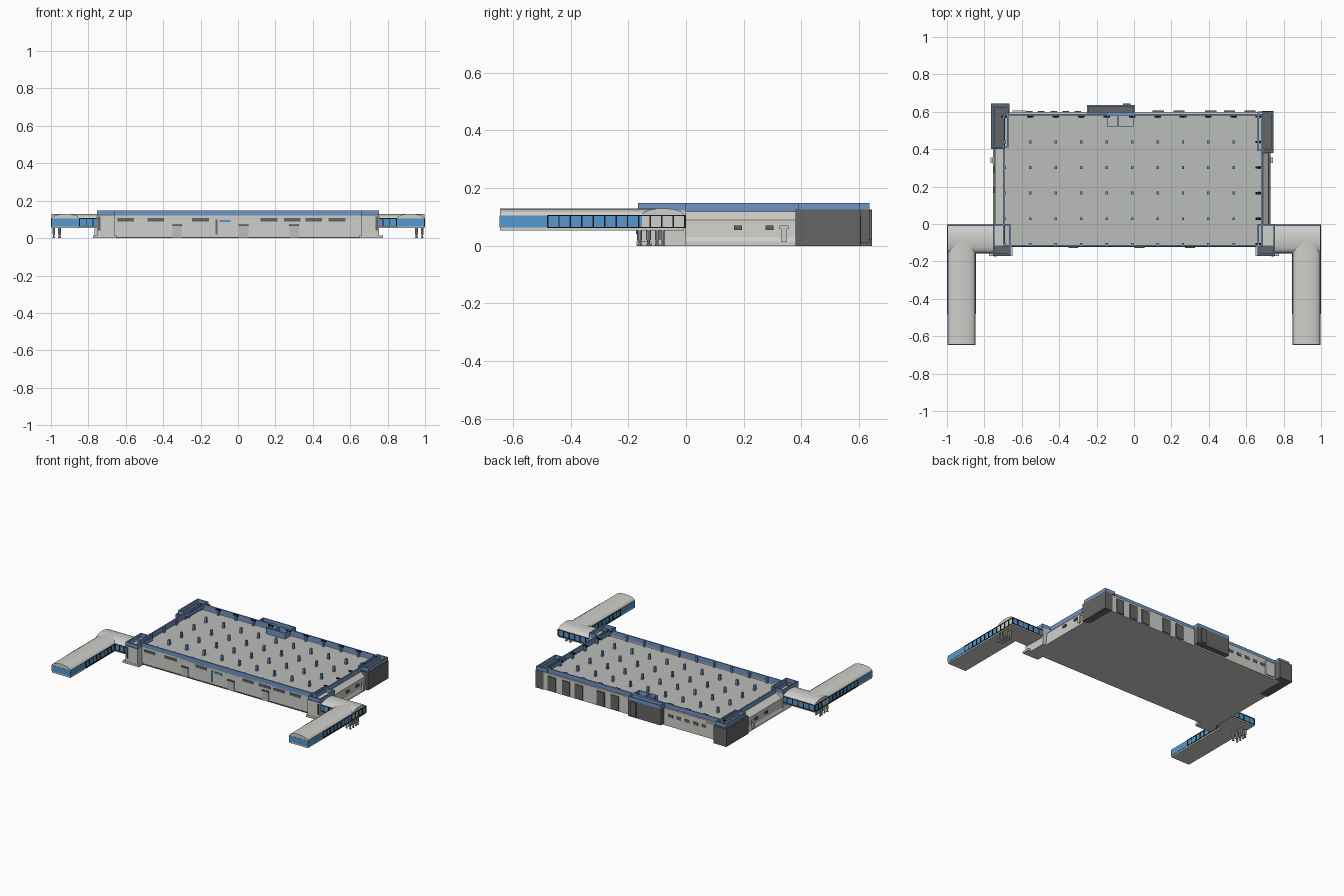
import bpy
import bmesh
import math
from mathutils import Vector

default = bpy.data.objects.get("Cube")
if default:
    bpy.data.objects.remove(default)


def material(name, red, green, blue):
    mat = bpy.data.materials.new(name)
    mat.use_nodes = True
    colour = (red, green, blue, 1)
    mat.diffuse_color = colour
    mat.node_tree.nodes["Principled BSDF"].inputs["Base Color"].default_value = colour
    return mat


wall = material("pale wall", .62, .62, .59)
deck_grey = material("deck grey", .5, .51, .49)
dark = material("dark grey", .13, .13, .13)
trim = material("steel blue", .16, .3, .56)
glass = material("window blue", .09, .32, .62)
black = material("black frame", .01, .01, .012)


def finish(name, bm, mat):
    bmesh.ops.recalc_face_normals(bm, faces=bm.faces)
    mesh = bpy.data.meshes.new(name)
    bm.to_mesh(mesh)
    bm.free()
    mesh.materials.append(mat)
    obj = bpy.data.objects.new(name, mesh)
    bpy.context.collection.objects.link(obj)
    return obj


def boxes(name, mat, spans):
    """One object from boxes, each given as x, y and z ranges."""
    bm = bmesh.new()
    for span in spans:
        low = Vector([min(pair) for pair in span])
        high = Vector([max(pair) for pair in span])
        made = bmesh.ops.create_cube(bm, size=1)["verts"]
        bmesh.ops.scale(bm, vec=high - low, verts=made)
        bmesh.ops.translate(bm, vec=(low + high) / 2, verts=made)
    return finish(name, bm, mat)


def around(centre, width):
    return (centre - width / 2, centre + width / 2)


def frame(name, x, y, z, thick=.008):
    """Thin open-topped parapet around a rectangle."""
    boxes(name, trim, [
        (x, (y[0], y[0] + thick), z), (x, (y[1] - thick, y[1]), z),
        ((x[0], x[0] + thick), y, z), ((x[1] - thick, x[1]), y, z)])


def extrude(name, mat, profile, start, end, along_x=False):
    """Prism from a flat outline of (across, up) points."""
    bm = bmesh.new()
    rings = []
    for distance in (start, end):
        rings.append([bm.verts.new((distance, a, z) if along_x else (a, distance, z))
                      for a, z in profile])
    count = len(profile)
    for i in range(count):
        j = (i + 1) % count
        bm.faces.new((rings[0][i], rings[0][j], rings[1][j], rings[1][i]))
    for ring in rings:
        bm.faces.new(ring)
    return finish(name, bm, mat)


# Hall with open roof deck
LEFT, RIGHT, FRONT, BACK = -.7, .69, -.12, .6
DECK, RIM, TOP = .105, .113, .149
boxes("hall_base", wall, [((LEFT, RIGHT), (FRONT, BACK), (0, DECK))])
boxes("roof_deck", deck_grey, [((LEFT, RIGHT), (FRONT, BACK), (DECK, DECK + .002))])
boxes("floor_underside", deck_grey, [((LEFT, RIGHT), (FRONT, BACK), (0, .002))])
boxes("wall_head", wall, [((LEFT, RIGHT), (FRONT, FRONT + .008), (DECK, RIM + .008)),
                          ((LEFT, RIGHT), (BACK - .015, BACK), (DECK, RIM + .008))])
frame("roof_parapet", (LEFT, RIGHT), (FRONT, BACK - .012), (RIM, TOP))

# Sloping side walls on a plinth
for side, edge, foot in (("right", LEFT, -.755), ("left", RIGHT, .73)):
    outline = [(edge, 0), (foot, 0), (foot, .014), (foot * .99, .03),
               (foot * .985, .09), (edge, .118)]
    extrude(side + "_side_wall", wall, outline, -.1, .4)
    boxes(side + "_side_windows", dark,
          [((foot, foot * .98), around(y, .028), (.055, .071)) for y in (.18, .29)])
    out = math.copysign(.012, foot)
    boxes(side + "_side_porch", wall,
          [((foot, foot + out), around(.34, .03), (.058, .07)),
           ((foot, foot + out), around(.34, .02), (.014, .06))])

# Columns rising through the deck
column_x = [LEFT + .01 + .136 * i for i in range(11)]
column_y = [-.108 + .1365 * i for i in range(6)]
boxes("deck_columns", trim,
      [(around(x, .013), around(y, .015), (DECK, .145))
       for x in column_x for y in column_y])
boxes("column_brackets", black,
      [(around(x, .035), around(.575, .012), (.14, .148)) for x in column_x]
      + [(around(.665, .03), around(y, .012), (.14, .148)) for y in column_y])

# Front corner towers
for side, sign in (("right", -1), ("left", 1)):
    x = sorted((sign * .66, sign * .755))
    boxes(side + "_front_tower", wall,
          [(x, (-.17, -.115), (0, .122)),
           ((sign * .69, sign * .752), (-.16, 0), (0, .122)),
           ((sign * .65, sign * .775), (-.172, -.12), (0, .015))])
    boxes(side + "_front_tower_roof", dark, [(x, (-.17, -.115), (.122, .126))])
    frame(side + "_front_tower_parapet", x, (-.167, 0), (.122, TOP))
    boxes(side + "_tower_slot", dark,
          [(around(sign * .742, .012), (-.173, -.17), (.04, .115))])

# Rear corner blocks
boxes("right_rear_block", dark, [((-.765, -.69), (.4, .645), (0, .125)),
                                 ((-.765, -.665), (.585, .645), (0, .125))])
boxes("left_rear_block", dark, [((.685, .745), (.38, .605), (0, .125))])
frame("right_rear_parapet", (-.755, -.67), (.41, .63), (.125, TOP))
frame("left_rear_parapet", (.66, .742), (.39, .602), (.125, TOP))

# Rear entrance block with glazed roof outline
boxes("rear_entrance", dark, [((-.25, .005), (.59, .637), (.01, .125)),
                              ((-.06, -.02), (.63, .645), (.02, .12))])
frame("rear_entrance_parapet", (-.25, .005), (.59, .637), (.125, TOP))
frame("rear_light_well", (-.145, 0), (.52, .592), (DECK, TOP), .004)
boxes("light_well_divider", trim, [(around(-.085, .004), (.52, .592), (DECK, TOP))])

# Rear wall openings and bays
boxes("rear_bays", dark,
      [(around(x, .06), (BACK, BACK + .007), (.005, .105))
       for x in (.13, .24, .41, .51, .62)])
boxes("rear_bay_left", wall, [((-.65, -.58), (BACK, BACK + .007), (.01, .11))])
boxes("rear_windows", dark,
      [(around(-.3 - .065 * i, .035), (BACK, BACK + .003), (.065, .085)) for i in range(5)])

# Front windows, doors and downpipe
front_plate = (FRONT - .004, FRONT)
boxes("front_windows", dark,
      [(around(x, .09), front_plate, (.09, .107))
       for x in (-.6, -.44, -.2, .165, .29, .405, .53)])
boxes("front_blue_window", glass, [(around(-.07, .06), front_plate, (.085, .098))])
doors = (-.325, .03, .3)
boxes("front_doors", deck_grey, [(around(x, .05), front_plate, (0, .065)) for x in doors])
boxes("front_door_heads", dark,
      [(around(x, .052), (FRONT - .009, FRONT), (.065, .073)) for x in doors])
boxes("front_slot", dark, [(around(-.115, .012), front_plate, (.02, .1))])
boxes("front_plinth", dark, [((-.66, .66), front_plate, (0, .006))])

# Boarding bridges
HALF, SILL, HEAD, CROWN = .075, .063, .105, .13


def tunnel(centre):
    steps = 12
    arch = []
    for i in range(steps + 1):
        angle = math.pi * i / steps
        arch.append((centre + HALF * math.cos(angle) * .97,
                     HEAD + (CROWN - HEAD) * math.sin(angle)))
    return [(centre - HALF * .97, .053), (centre + HALF * .97, .053)] + arch


def steps_between(start, end, pitch=.04):
    count = round(abs(end - start) / pitch)
    return [start + (end - start) * i / count for i in range(count + 1)]


ARM_Y = -.08
for side, sign in (("right", -1), ("left", 1)):
    middle = sign * .922
    outer = middle + sign * HALF
    inner = middle - sign * HALF
    start = sign * .74
    shells = [extrude(side + "_bridge_tunnel", wall, tunnel(middle), -.645, ARM_Y),
              extrude(side + "_bridge_arm", wall, tunnel(ARM_Y), start, outer, True)]
    for shell in shells:
        bpy.ops.object.select_all(action="DESELECT")
        shell.select_set(True)
        bpy.context.view_layer.objects.active = shell
        bpy.ops.object.shade_smooth_by_angle(angle=math.radians(35))

    # Glass bands along both flanks and the tip
    band = (SILL, HEAD)
    y_back, y_front = ARM_Y + HALF, ARM_Y - HALF
    boxes(side + "_bridge_glass", glass,
          [((inner, inner + sign * .004), (-.645, y_front), band),
           ((outer, outer - sign * .004), (-.645, y_back), band),
           ((inner, outer), (-.646, -.64), band),
           ((start, outer), (y_back - .004, y_back), band),
           ((start, inner), (y_front, y_front + .004), band)])

    # Black mullions and rails
    bars = []
    for x, end, out in ((inner, y_front, -sign), (outer, y_back, sign)):
        depth = (x, x + out * .003)
        bars += [(depth, around(y, .005), band) for y in steps_between(-.48, end)]
        bars += [(depth, (-.48, end), around(z, .004)) for z in band]
    for y, end, out in ((y_back, outer, 1), (y_front, inner, -1)):
        depth = (y, y + out * .003)
        bars += [(around(x, .005), depth, band) for x in steps_between(start, end)]
        bars += [((start, end), depth, around(z, .004)) for z in band]
    boxes(side + "_bridge_mullions", black, bars)

    # Support legs with thicker heads
    bm = bmesh.new()
    for offset in (.955, .985):
        for y in (-.16, -.13, -.1, -.08):
            for radius, low, high in ((.005, 0, .055), (.008, .02, .055), (.008, 0, .005)):
                made = bmesh.ops.create_cone(bm, cap_ends=True, segments=10, radius1=radius,
                                             radius2=radius, depth=high - low)["verts"]
                bmesh.ops.translate(bm, vec=(sign * offset, y, (low + high) / 2), verts=made)
    finish(side + "_bridge_legs", bm, deck_grey)
